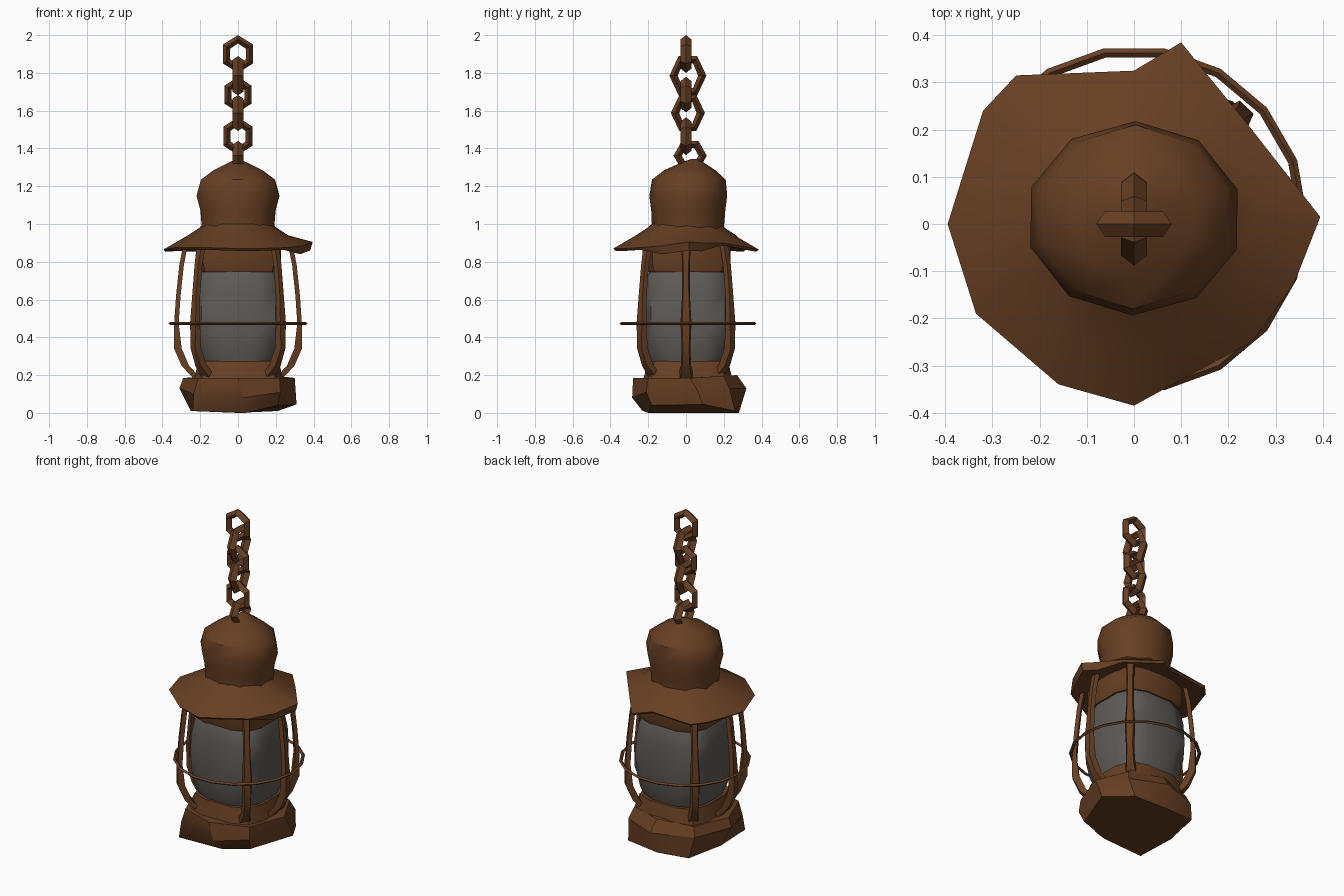
import bpy, bmesh, math
from mathutils import Vector

if "Cube" in bpy.data.objects:
    bpy.data.objects.remove(bpy.data.objects["Cube"])

def material(name, rgb):
    m = bpy.data.materials.new(name)
    m.diffuse_color = (*rgb, 1)
    m.use_nodes = True
    m.node_tree.nodes["Principled BSDF"].inputs["Base Color"].default_value = m.diffuse_color
    return m

RUST = material("rusty_brown", (0.136, 0.050, 0.017))
GLASS = material("smoky_grey", (0.115, 0.105, 0.096))

def loft(name, rings, mat=RUST, closed=False, caps=True, smooth=40):
    """Skin a list of equal-length point rings."""
    bm = bmesh.new()
    rows = [[bm.verts.new(p) for p in ring] for ring in rings]
    n = len(rows[0])
    pairs = list(zip(rows, rows[1:]))
    if closed:
        pairs.append((rows[-1], rows[0]))
    for a, b in pairs:
        for i in range(n):
            j = (i + 1) % n
            bm.faces.new((a[i], a[j], b[j], b[i]))
    if caps and not closed:
        bm.faces.new(rows[0])
        bm.faces.new(rows[-1])
    bmesh.ops.recalc_face_normals(bm, faces=bm.faces)
    me = bpy.data.meshes.new(name)
    bm.to_mesh(me)
    bm.free()
    ob = bpy.data.objects.new(name, me)
    bpy.context.collection.objects.link(ob)
    me.materials.append(mat)
    bpy.ops.object.select_all(action='DESELECT')
    bpy.context.view_layer.objects.active = ob
    ob.select_set(True)
    bpy.ops.object.shade_smooth_by_angle(angle=math.radians(smooth))
    return ob

def oval(rx, ry, z, n, phase=0.0, cy=0.0):
    return [(rx * math.cos(phase + i * math.tau / n),
             cy + ry * math.sin(phase + i * math.tau / n), z) for i in range(n)]

def rounded_square(side_r, corner_r, z, cx=0.003, cy=0.01):
    """Sixteen-sided ring whose radius swells on the diagonals."""
    ring = []
    for i in range(16):
        a = i * math.tau / 16
        r = (side_r + corner_r) / 2 + (side_r - corner_r) / 2 * math.cos(4 * a)
        ring.append((cx + r * math.cos(a), cy + r * math.sin(a), z))
    return ring

# Base: dented, roughly square foot with a bulging waist
foot = [(-.24, -.23, .01), (.04, -.20, 0), (.21, -.18, .04), (.31, .09, .045),
        (.21, .26, .01), (-.0, .28, .0), (-.2, .26, .01), (-.25, .02, .01)]
waist = [(-.235, -.215, .10), (.03, -.285, .08), (.225, -.21, .11), (.305, .06, .12),
         (.23, .23, .13), (.02, .32, .13), (-.22, .23, .13), (-.31, .0, .13)]
lip = [(-.21, -.21, .185), (.0, -.28, .185), (.22, -.2, .185), (.30, .02, .185),
       (.21, .2, .195), (.01, .27, .2), (-.2, .21, .185), (-.29, .0, .185)]
loft("base", [foot, waist, lip], smooth=30)

# Collars that hold the glass
loft("lower_collar", [rounded_square(.235, .28, .17), rounded_square(.225, .265, .215),
                      rounded_square(.212, .25, .275)])
loft("upper_collar", [rounded_square(.212, .25, .745), rounded_square(.222, .265, .79),
                      rounded_square(.225, .262, .89)])

# Glass barrel, bulging towards the four corners
loft("glass", [rounded_square(s, c, z) for s, c, z in
               [(.19, .215, .25), (.212, .25, .32), (.222, .272, .42), (.224, .278, .53),
                (.222, .272, .64), (.212, .255, .72), (.192, .22, .775)]], GLASS, smooth=50)

# Battered brim: irregular rim with a conical slope up to the hood
rim = [(-.395, 0, .865), (-.335, -.19, .875), (-.16, -.34, .875), (0, -.385, .87),
       (.11, -.325, .87), (.25, -.25, .875), (.34, -.125, .885), (.395, .015, .905),
       (.34, .085, .90), (.25, .2, .90), (.1, .385, .865), (0, .325, .88),
       (-.25, .315, .865), (-.32, .24, .87)]

def rim_ring(r, z):
    return [(r * math.cos(a), r * math.sin(a), z)
            for a in (math.atan2(y, x) for x, y, _ in rim)]

under = [(x * .97, y * .97, z - (.045 if x > .33 else .012)) for x, y, z in rim]
loft("brim", [rim_ring(.18, 1.0), rim_ring(.205, .98), rim_ring(.265, .94), rim, under,
              rim_ring(.225, .88)], smooth=30)

# Domed hood
loft("hood", [oval(rx, ry, z, 10, .3, cy) for rx, ry, z, cy in
              [(.200, .190, .97, .010), (.208, .196, 1.07, .012), (.230, .206, 1.15, .012),
               (.205, .195, 1.235, .015), (.135, .135, 1.285, .020),
               (.05, .06, 1.325, .035), (.012, .02, 1.345, .05)]], smooth=40)

# Six bowed cage bars: two at the sides, four on the diagonals
BAR = [(.285, .885, .05), (.305, .78, .04), (.322, .62, .042), (.332, .475, .058),
       (.324, .34, .046), (.285, .25, .055), (.225, .185, .085)]
for k, deg in enumerate((0, 46, 134, 180, 226, 314)):
    a = math.radians(deg)
    out = Vector((math.cos(a), math.sin(a), 0))
    side = Vector((-math.sin(a), math.cos(a), 0))
    rings = []
    for r, z, w in BAR:
        c = out * (r - (0 if deg % 180 else .006)) + Vector((0, 0, z))
        t0 = .012 if z > .4 else .02
        rings.append([c + out * (t0 * s) + side * (w / 2 * t)
                      for s, t in ((1, -.7), (1, .7), (-1, 1), (-1, -1))])
    loft(f"cage_bar_{k + 1}", rings, smooth=30)

# Thin guard hoop around the bars
hoop = []
for i in range(18):
    a = i * math.tau / 18
    hoop.append([(r * math.cos(a), .01 + r * math.sin(a), .473 + dz)
                 for r, dz in ((.368, 0), (.358, .009), (.348, 0), (.358, -.009))])
loft("guard_hoop", hoop, closed=True, smooth=30)

# Chain links (height, half width, half height, faces side): alternately turned hexagons
LINKS = [(1.900, .070, .078, 0), (1.785, .076, .098, 1), (1.685, .062, .072, 0),
         (1.588, .068, .088, 1), (1.465, .068, .078, 0), (1.362, .066, .068, 1)]
for k, (zc, w, h, sideways) in enumerate(LINKS):
    rings = []
    for i in range(6):
        a = i * math.tau / 6 + (0 if sideways else math.pi / 6)
        ring = []
        for j in range(4):
            b = j * math.tau / 4
            t = .022 * math.cos(b)
            d = .028 * math.sin(b)
            u = (w + t) * math.cos(a)
            v = zc + (h + t) * math.sin(a)
            # the lowest link leans backwards into the hood
            ring.append((d, u + (.022 if k == 5 else .01), v) if sideways else (u, d, v))
        rings.append(ring)
    loft(f"chain_link_{k + 1}", rings, closed=True, smooth=25)
